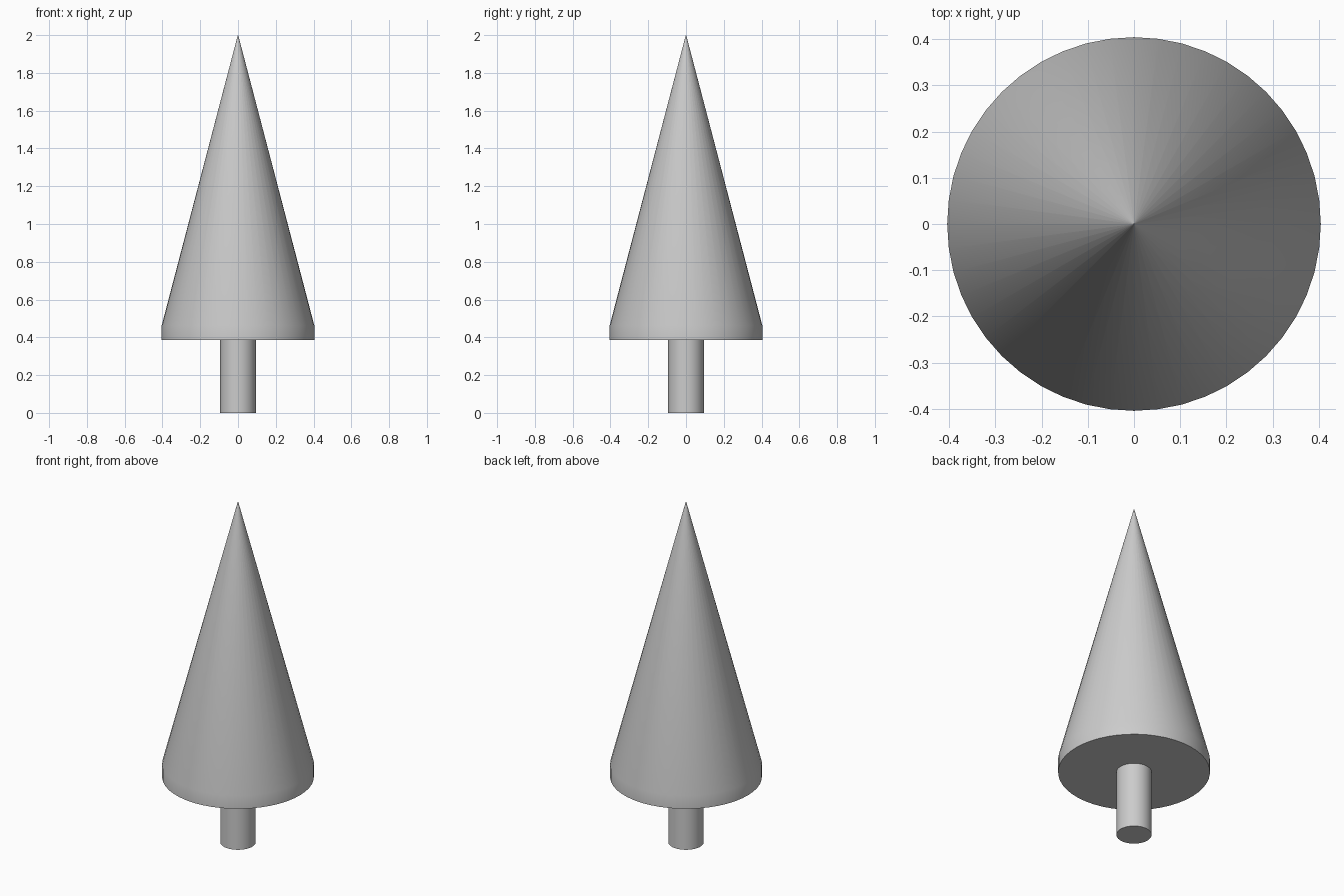
import bpy
import bmesh
import math

cube = bpy.data.objects.get("Cube")
if cube:
    bpy.data.objects.remove(cube, do_unlink=True)

SIDES = 48
COLOUR = (0.6, 0.6, 0.6, 1)

grey = bpy.data.materials.new("mid_grey")
grey.use_nodes = True
grey.diffuse_color = COLOUR
grey.node_tree.nodes["Principled BSDF"].inputs["Base Color"].default_value = COLOUR


def turned(name, profile):
    """Spin a (radius, height) profile around the z axis."""
    bm = bmesh.new()
    verts = [bm.verts.new((0, r, z)) for r, z in profile]
    edges = [bm.edges.new(pair) for pair in zip(verts, verts[1:])]
    bmesh.ops.spin(bm, geom=verts + edges, cent=(0, 0, 0), axis=(0, 0, 1),
                   angle=math.tau, steps=SIDES, use_merge=True)
    bmesh.ops.remove_doubles(bm, verts=bm.verts, dist=0.00001)
    bmesh.ops.recalc_face_normals(bm, faces=bm.faces)
    mesh = bpy.data.meshes.new(name)
    bm.to_mesh(mesh)
    bm.free()
    mesh.materials.append(grey)
    obj = bpy.data.objects.new(name, mesh)
    bpy.context.collection.objects.link(obj)
    bpy.ops.object.select_all(action="DESELECT")
    obj.select_set(True)
    bpy.context.view_layer.objects.active = obj
    bpy.ops.object.shade_smooth_by_angle(angle=math.radians(30))


# Tall cone of foliage with a short straight rim; the minute flat tip keeps
# the smooth shading of the flanks straight up to the point
turned("foliage", [(0, 0.385), (0.404, 0.385), (0.404, 0.463), (0.001, 2.0), (0, 2.0)])

# Round trunk, ending flush under the foliage
turned("trunk", [(0, 0), (0.094, 0), (0.094, 0.385), (0, 0.385)])
